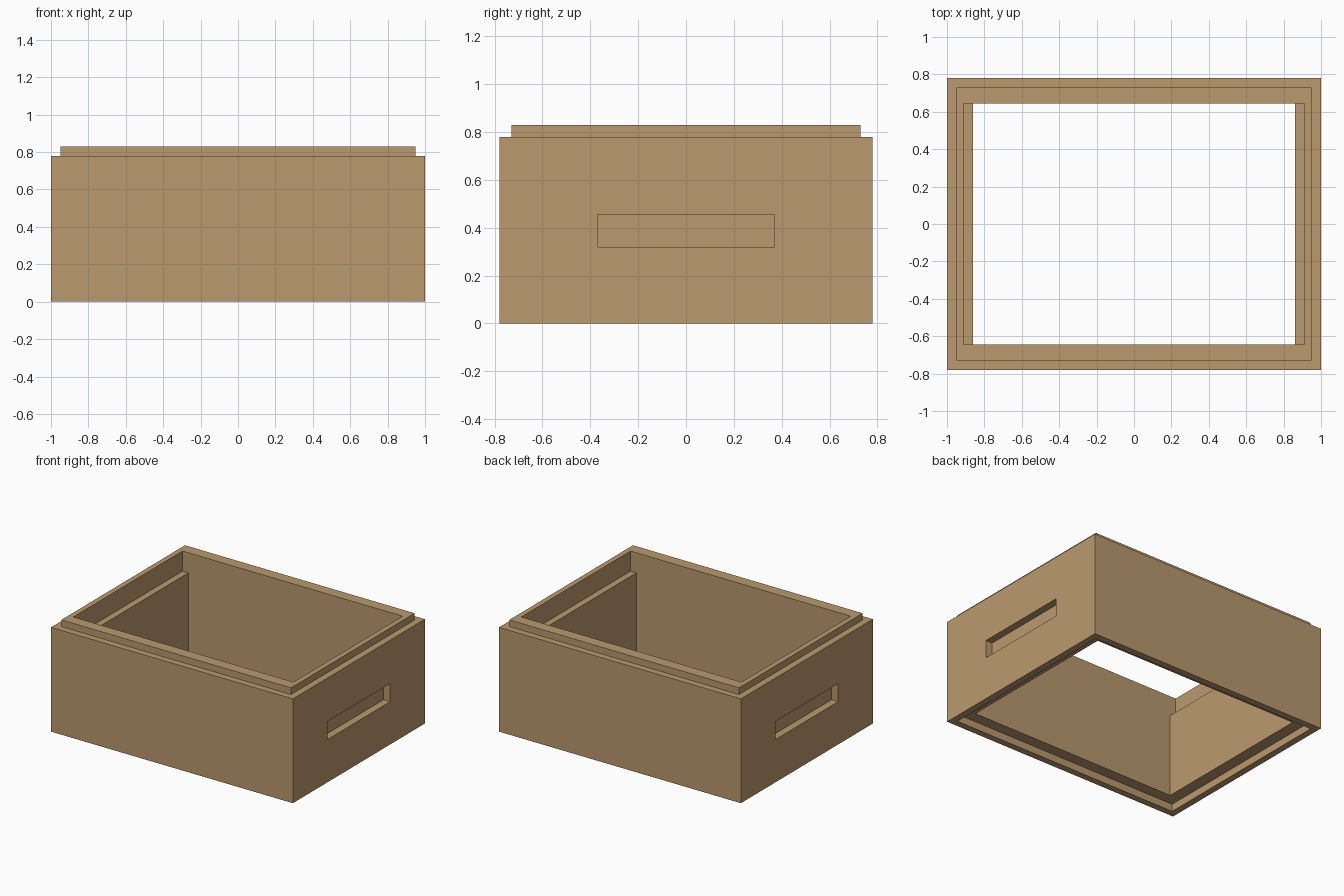
import bpy

if "Cube" in bpy.data.objects:
    bpy.data.objects.remove(bpy.data.objects["Cube"])

def block(name, hx, hy, z0, z1, cx=0.0):
    """Axis-aligned box from half sizes and a height range."""
    bpy.ops.mesh.primitive_cube_add(size=2, location=(cx, 0, (z0 + z1) / 2))
    ob = bpy.context.object
    ob.name = name
    ob.scale = (hx, hy, (z1 - z0) / 2)
    bpy.ops.object.transform_apply(location=True, rotation=False, scale=True)
    return ob

def combine(target, other, operation):
    """Apply a boolean and discard the helper."""
    mod = target.modifiers.new("bool", 'BOOLEAN')
    mod.operation = operation
    mod.solver = 'EXACT'
    mod.object = other
    bpy.context.view_layer.objects.active = target
    bpy.ops.object.modifier_apply(modifier=mod.name)
    bpy.data.objects.remove(other, do_unlink=True)

# Outer walls with the raised locating lip on top
box = block("wooden_box", 1.0, 0.78, 0.0, 0.78)
combine(box, block("top_lip", 0.95, 0.73, 0.70, 0.83), 'UNION')

# Through opening, ledges along the short sides, socket underneath
combine(box, block("opening_cutter", 0.862, 0.645, -0.1, 1.0), 'DIFFERENCE')
combine(box, block("ledge_cutter", 0.91, 0.645, 0.68, 1.0), 'DIFFERENCE')
combine(box, block("socket_cutter", 0.95, 0.73, -0.1, 0.055), 'DIFFERENCE')

# Hand grips recessed into both short sides
for side in (-1, 1):
    combine(box, block("grip_cutter", 0.055, 0.37, 0.32, 0.455, side), 'DIFFERENCE')

# Wood colour
wood = bpy.data.materials.new("wood")
wood.diffuse_color = (0.49, 0.32, 0.155, 1)
wood.use_nodes = True
wood.node_tree.nodes["Principled BSDF"].inputs["Base Color"].default_value = wood.diffuse_color
box.data.materials.clear()
box.data.materials.append(wood)
for p in box.data.polygons:
    p.material_index = 0
